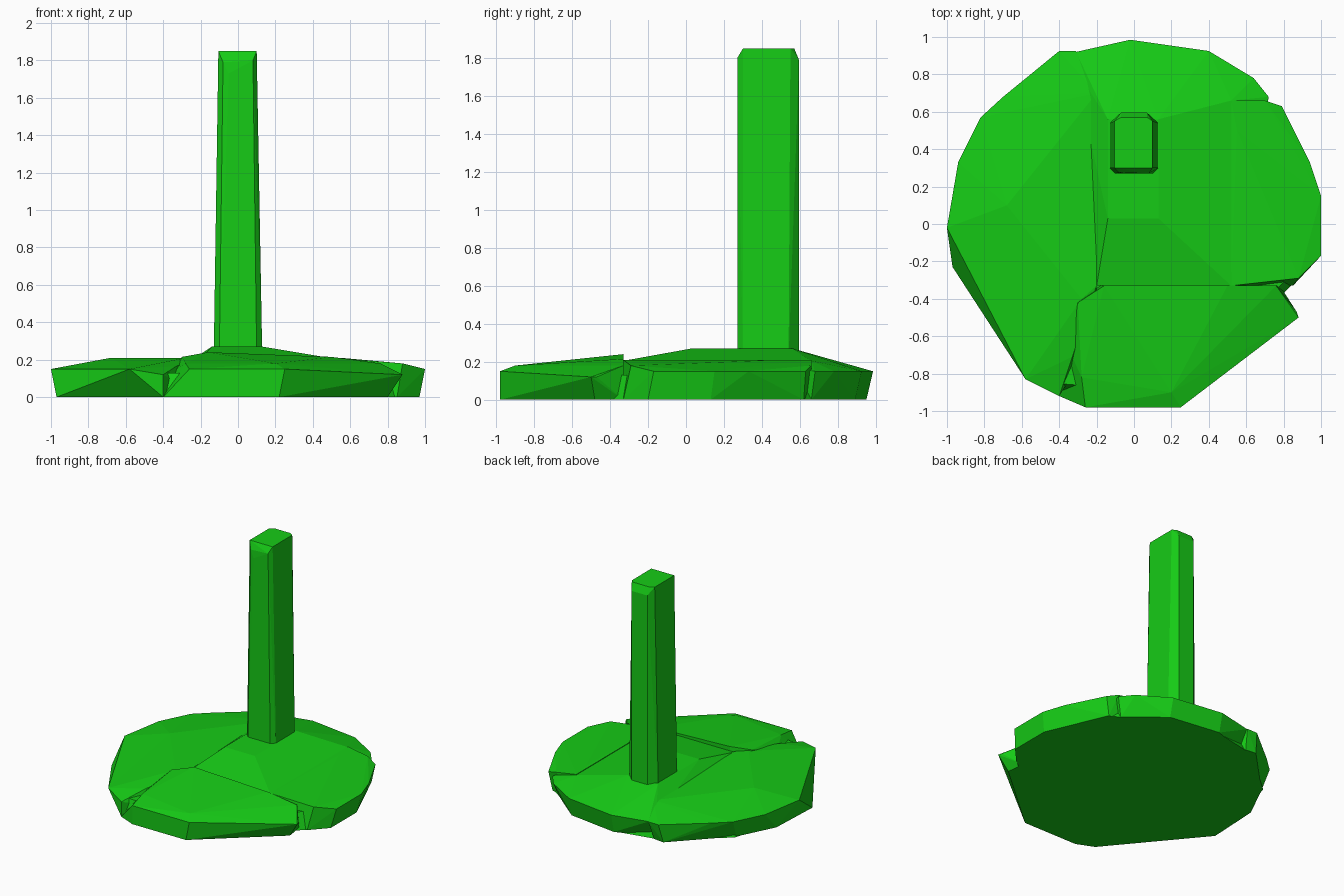
import bpy, bmesh

green = bpy.data.materials.new("green")
green.diffuse_color = (0.008, 0.6, 0.008, 1)


def chunk(name, points):
    """Faceted stone: the convex hull of a few corner points."""
    bm = bmesh.new()
    for p in points:
        bm.verts.new(p)
    res = bmesh.ops.convex_hull(bm, input=bm.verts)
    junk = {v for v in res["geom_interior"] + res["geom_unused"]
            if isinstance(v, bmesh.types.BMVert)}
    bmesh.ops.delete(bm, geom=list(junk), context='VERTS')
    bmesh.ops.recalc_face_normals(bm, faces=bm.faces)
    me = bpy.data.meshes.new(name)
    bm.to_mesh(me)
    bm.free()
    me.materials.append(green)
    ob = bpy.data.objects.new(name, me)
    bpy.context.collection.objects.link(ob)
    return ob


def at(z, *xy):
    return [(x, y, z) for x, y in xy]


# Core that closes the gaps between the slabs
core = [(-0.95, -0.22), (-0.40, -0.9), (0.22, -0.95), (0.93, -0.24), (0.95, 0.12),
        (0.74, 0.62), (0.38, 0.87), (-0.02, 0.94), (-0.4, 0.86), (-0.8, 0.52), (-0.94, 0.1)]
chunk("base_core", at(0, *core) + at(0.13, *[(x * 0.95, y * 0.95) for x, y in core]))

# Left slab
chunk("left_slab",
      at(0, (-0.97, -0.23), (-0.40, -0.92), (-0.2, -0.6), (-0.2, 0.72),
         (-0.33, 0.88), (-0.42, 0.89), (-0.8, 0.5), (-0.95, 0.2))
      + at(0.15, (-1, -0.02), (-0.58, -0.83), (-0.82, 0.57), (-0.94, 0.33),
           (-0.70, 0.68), (-0.40, 0.925), (-0.31, 0.925))
      + at(0.12, (-0.40, -0.92))
      + at(0.165, (-0.33, -0.71), (-0.28, 0.85))
      + at(0.21, (-0.68, 0.1), (-0.28, -0.4), (-0.2, -0.33), (-0.2, 0.7)))

# Front slab, tilted up towards the middle
chunk("front_slab",
      at(0, (-0.40, -0.92), (-0.26, -0.98), (0.22, -0.98), (0.8, -0.48),
         (0.78, -0.33), (-0.2, -0.33))
      + at(0.15, (-0.26, -0.98), (0.25, -0.98), (-0.33, -0.71))
      + at(0.12, (0.88, -0.5), (0.87, -0.47))
      + at(0.18, (0.76, -0.33), (0.2, -0.9), (-0.28, -0.82))
      + at(0.24, (-0.16, -0.33))
      + at(0.215, (-0.3, -0.42), (0.5, -0.33)))

# Right slab
chunk("right_slab",
      at(0, (0.52, -0.33), (0.85, -0.33), (0.97, -0.2), (0.97, 0.13),
         (0.76, 0.62), (0.52, 0.66))
      + at(0.15, (1, 0.15), (1, -0.17), (0.94, 0.33), (0.79, 0.63))
      + at(0.18, (0.88, -0.29), (0.70, 0.66))
      + at(0.21, (0.52, -0.33), (0.55, 0.5), (0.52, 0.66)))

# Middle and back slab carrying the pillar
chunk("middle_slab",
      at(0, (-0.2, -0.33), (0.55, -0.33), (0.68, 0.66), (0.4, 0.89),
         (-0.02, 0.95), (-0.3, 0.84))
      + at(0.15, (0.72, 0.68), (0.64, 0.78), (0.40, 0.925), (-0.02, 0.985),
           (-0.32, 0.84), (-0.31, 0.92))
      + at(0.205, (-0.2, -0.33), (0.52, -0.33), (0.52, 0.66), (-0.2, 0.74))
      + at(0.27, (-0.14, 0.03), (0.13, 0.03), (0.13, 0.56), (-0.14, 0.56)))

# Pillar
chunk("pillar",
      at(0.2, (-0.13, 0.30), (-0.10, 0.27), (0.10, 0.27), (0.13, 0.30),
         (0.13, 0.54), (0.07, 0.595), (-0.07, 0.595), (-0.13, 0.54))
      + at(1.85, (-0.105, 0.30), (0.10, 0.30), (0.10, 0.55), (0.07, 0.57),
           (-0.07, 0.57), (-0.105, 0.55))
      + at(1.79, (-0.07, 0.595), (0.07, 0.595))
      + [(-0.05, 0.27, 1.73), (0.08, 0.27, 1.8), (-0.08, 0.275, 1.79)])
